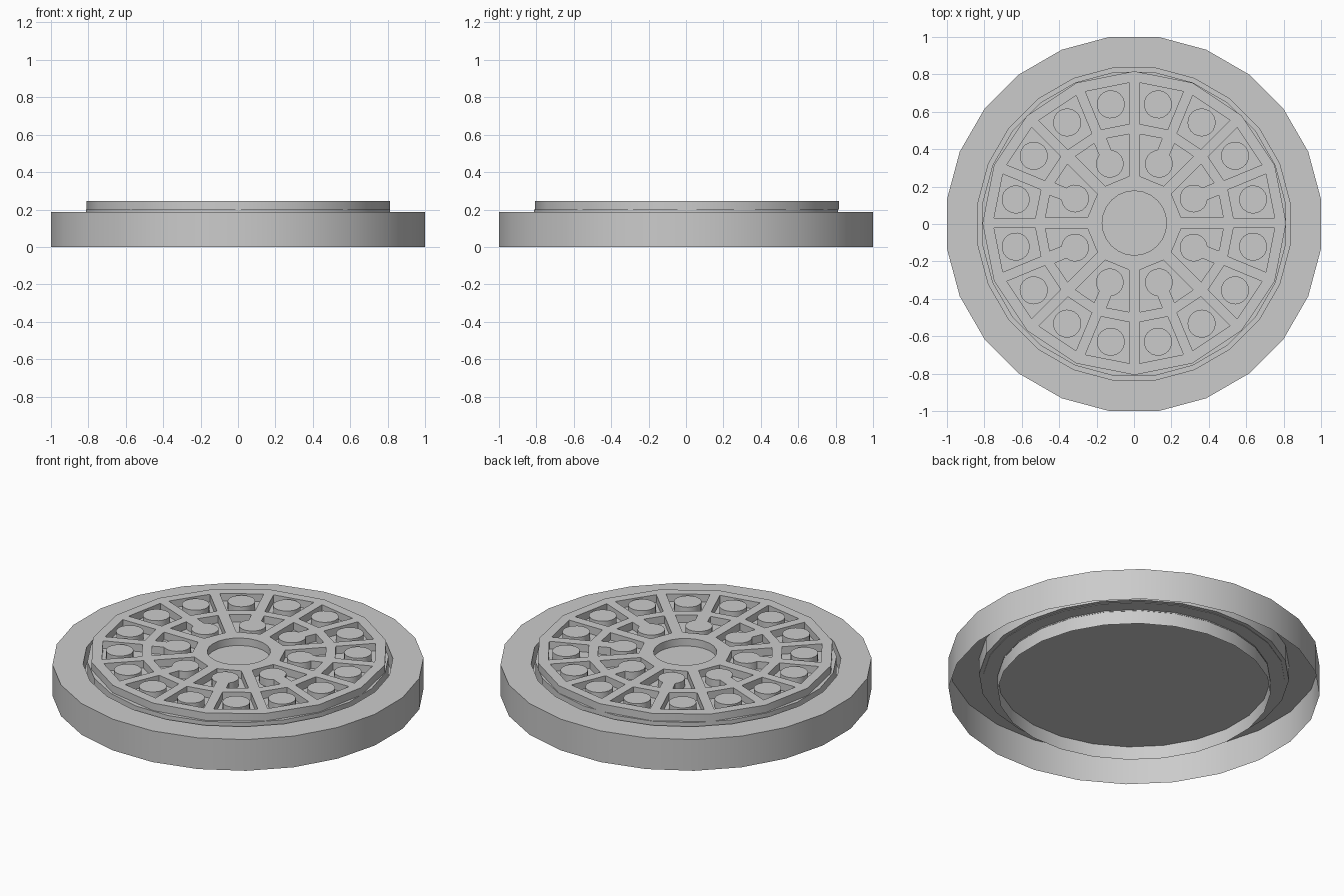
import bpy, bmesh
from math import cos, sin, pi, radians

if "Cube" in bpy.data.objects:
    bpy.data.objects.remove(bpy.data.objects["Cube"])

SIDES = 24
FIT = 1 / cos(pi / SIDES)       # flats, not corners, sit at the given radius
CENTRE = (0.002, 0.005)


def smooth(obj):
    bpy.ops.object.select_all(action='DESELECT')
    obj.select_set(True)
    bpy.context.view_layer.objects.active = obj
    bpy.ops.object.shade_smooth_by_angle(angle=radians(30))


def lathe(name, profile, cap=False):
    bm = bmesh.new()
    rings = [[bm.verts.new((r * FIT * cos((i + .5) * 2 * pi / SIDES),
                            r * FIT * sin((i + .5) * 2 * pi / SIDES), z))
              for i in range(SIDES)] for r, z in profile]
    for a, b in zip(rings, rings[1:]):
        for i in range(SIDES):
            j = (i + 1) % SIDES
            bm.faces.new((a[i], a[j], b[j], b[i]))
    if cap:
        bm.faces.new(rings[-1])
    me = bpy.data.meshes.new(name)
    bm.to_mesh(me)
    bm.free()
    obj = bpy.data.objects.new(name, me)
    bpy.context.collection.objects.link(obj)
    smooth(obj)


def circle(r, n, u=0, v=0):
    return [(u + r * cos(2 * pi * i / n), v + r * sin(2 * pi * i / n)) for i in range(n)]


def turn(points, a):
    return [(u * cos(a) - v * sin(a), u * sin(a) + v * cos(a)) for u, v in points]


def by_spoke(r, half, gap, side):
    # point beside a spoke that lies at +-half from the cell's own axis
    return (r * cos(half) + gap * sin(half), side * (r * sin(half) - gap * cos(half)))


# hollow outer frame with a flat flange and a narrow groove round the cover
lathe("outer_frame", [(1, 0), (1, .187), (.835, .187), (.835, .09), (.812, .09)])
# plate that forms the pocket floors
lathe("cover_plate", [(.735, .087), (.812, .087), (.812, .2), (.7, .2)], True)
# shallow skirt and recessed ceiling underneath
lathe("cover_skirt", [(.735, .09), (.735, 0)])
lathe("underside_ceiling", [(.737, .08)], True)

# raised pattern: outline, centre hole, pockets and studs as nested splines
loops = [circle(.812, 16), circle(.172, 24)]

for k in range(16):             # outer cells, each with a free stud
    a = (k + .5) * pi / 8
    h = pi / 16
    cell = [by_spoke(.53, h, .027, -1), by_spoke(.75, h, .027, -1),
            by_spoke(.75, h, .027, 1), by_spoke(.53, h, .027, 1)]
    loops += [turn(cell, a), turn(circle(.075, 20, .647), a)]

for k in range(8):              # inner cells, stud tied to the rim by a web
    a = (k + .5) * pi / 4
    h = pi / 8
    stud = [(.343 + .074 * cos(t), .074 * sin(t))
            for t in (radians(-28 - 304 * i / 18) for i in range(19))]
    cell = stud + [(.475, .036), by_spoke(.475, h, .03, 1), by_spoke(.25, h, .03, 1),
                   by_spoke(.25, h, .03, -1), by_spoke(.475, h, .03, -1), (.475, -.036)]
    loops.append(turn(cell, a))

cu = bpy.data.curves.new("cover_pattern", 'CURVE')
cu.dimensions = '2D'
cu.fill_mode = 'BOTH'
cu.extrude = .0225
for pts in loops:
    s = cu.splines.new('POLY')
    s.points.add(len(pts) - 1)
    for p, (x, y) in zip(s.points, pts):
        p.co = (x, y, 0, 1)
    s.use_cyclic_u = True
pattern = bpy.data.objects.new("cover_pattern", cu)
pattern.location = (*CENTRE, .2225)
bpy.context.collection.objects.link(pattern)
bpy.ops.object.select_all(action='DESELECT')
pattern.select_set(True)
bpy.context.view_layer.objects.active = pattern
bpy.ops.object.convert(target='MESH')
smooth(bpy.context.view_layer.objects.active)
